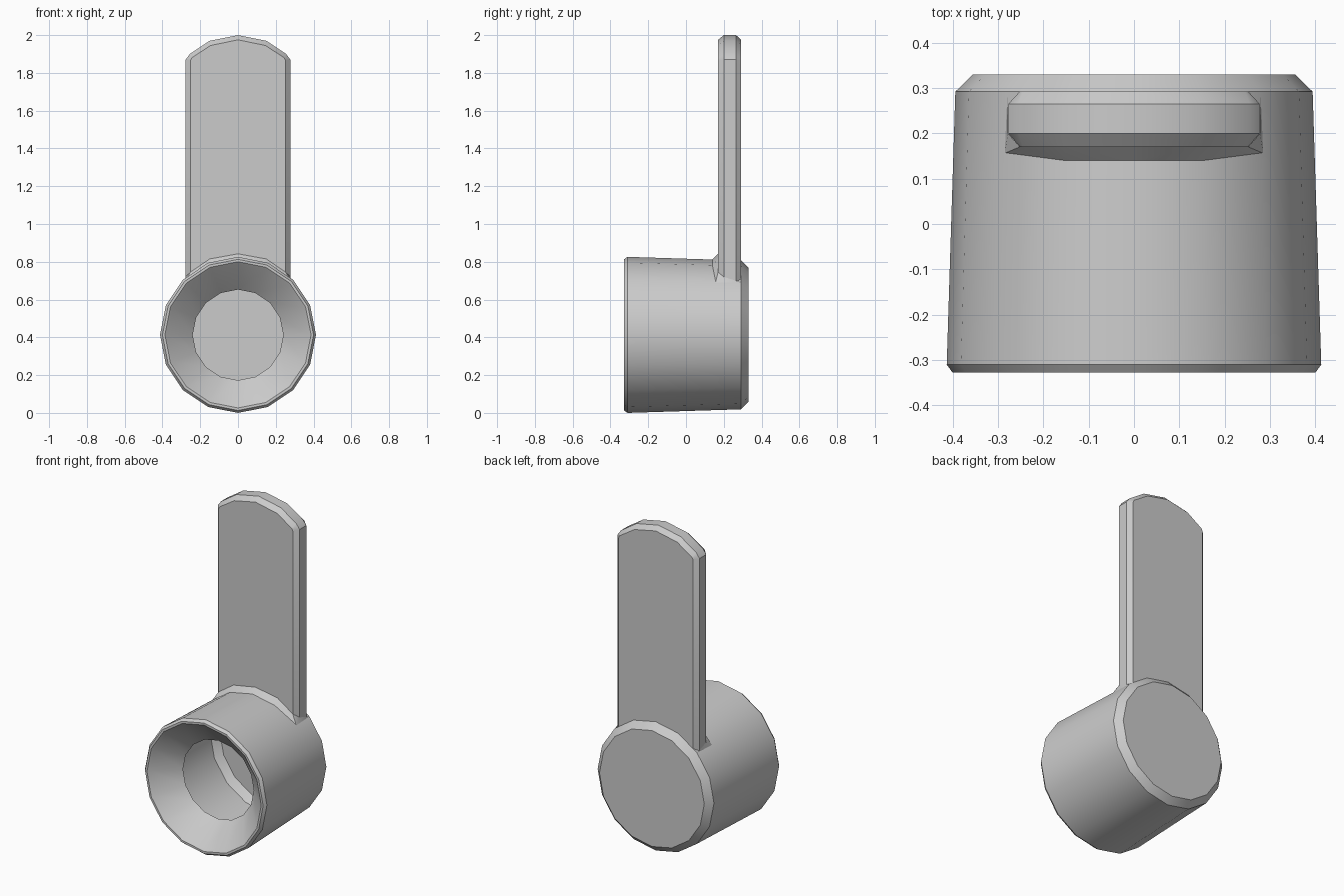
import bpy, bmesh, math

if "Cube" in bpy.data.objects:
    bpy.data.objects.remove(bpy.data.objects["Cube"], do_unlink=True)

AXIS_Z = 0.413
SIDES = 16

grey = bpy.data.materials.new("plain_grey")
colour = (0.6, 0.6, 0.6, 1)
grey.diffuse_color = colour
grey.use_nodes = True
for node in grey.node_tree.nodes:
    if node.type == "BSDF_PRINCIPLED":
        node.inputs["Base Color"].default_value = colour


def finish(bm, name, recalc=True):
    if recalc:
        bmesh.ops.recalc_face_normals(bm, faces=bm.faces)
    mesh = bpy.data.meshes.new(name)
    bm.to_mesh(mesh)
    bm.free()
    mesh.materials.append(grey)
    obj = bpy.data.objects.new(name, mesh)
    bpy.context.collection.objects.link(obj)
    bpy.ops.object.select_all(action="DESELECT")
    obj.select_set(True)
    bpy.context.view_layer.objects.active = obj
    bpy.ops.object.shade_smooth_by_angle(angle=math.radians(32))
    return obj


def bridge(bm, a, b):
    n = len(a)
    for i in range(n):
        j = (i + 1) % n
        bm.faces.new((a[i], a[j], b[j], b[i]))


# Hollow cup: radius and depth profile, from the funnel hole round to the back
profile = [(0.24, -0.19), (0.375, -0.318), (0.387, -0.328), (0.4, -0.328),
           (0.413, -0.31), (0.394, 0.292), (0.355, 0.33)]
bm = bmesh.new()
rings = []
for radius, y in profile:
    ring = []
    for i in range(SIDES):
        a = math.tau * i / SIDES
        ring.append(bm.verts.new((radius * math.sin(a), y, AXIS_Z + radius * math.cos(a))))
    rings.append(ring)
for a, b in zip(rings, rings[1:]):
    bridge(bm, a, b)
bm.faces.new(rings[-1])
finish(bm, "hollow_cup")

# Upright blade: chamfered on both faces, its foot following the cup
full = [(0.277, 0.685), (0.277, 1.87), (0.255, 1.9), (0.15, 1.97), (0, 2)]
inset = [(0.252, 0.7), (0.252, 1.865), (0.245, 1.88), (0.145, 1.945), (0, 1.975)]
foot = [(-0.15, 0.77), (0, 0.8), (0.15, 0.77)]
bm = bmesh.new()
layers = []
for y, half in ((0.17, inset), (0.2, full), (0.265, full), (0.292, inset)):
    outline = half + [(-x, z) for x, z in reversed(half[:-1])] + foot
    layers.append([bm.verts.new((x, y, z)) for x, z in outline])
for a, b in zip(layers, layers[1:]):
    bridge(bm, a, b)
bm.faces.new(layers[0])
bm.faces.new(layers[-1])
finish(bm, "upright_blade")

# Sloped fillet where the blade meets the cup, mirrored left to right
bm = bmesh.new()
low = [bm.verts.new(p) for p in ((0, 0.14, 0.812), (0.153, 0.14, 0.781), (0.285, 0.156, 0.69))]
high = [bm.verts.new(p) for p in ((0, 0.17, 0.842), (0.15, 0.17, 0.815), (0.252, 0.17, 0.745))]
side = bm.verts.new((0.278, 0.2, 0.72))
rear = bm.verts.new((0.279, 0.295, 0.69))
for i in range(2):
    bm.faces.new((low[i], low[i + 1], high[i + 1], high[i]))
bm.faces.new((low[2], side, high[2]))
bm.faces.new((low[2], rear, side))
fillet = finish(bm, "blade_fillet", recalc=False)
fillet.modifiers.new("mirror", "MIRROR")
